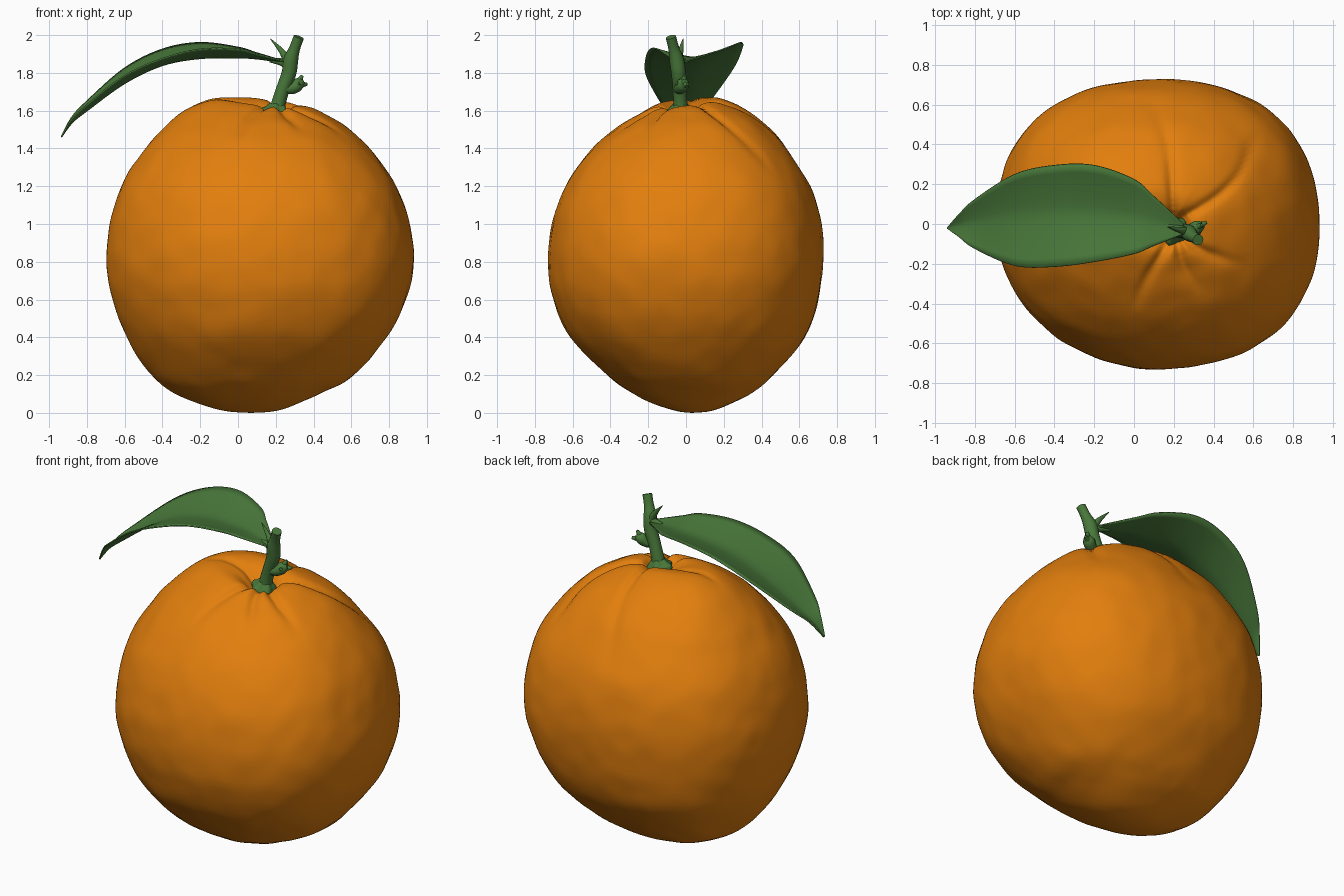
import bpy, bmesh, math
from mathutils import Vector, noise


def material(name, rgb):
    m = bpy.data.materials.new(name)
    m.diffuse_color = (*rgb, 1)
    return m


ORANGE = material("orange peel", (0.76, 0.21, 0.004))
GREEN = material("leaf green", (0.065, 0.185, 0.042))


def catmull(rows, steps):
    """Smoothly interpolate a list of number rows."""
    rows = [Vector(r) for r in rows]
    p = [rows[0]] + rows + [rows[-1]]
    out = []
    for i in range(1, len(p) - 2):
        a, b, c, d = p[i - 1:i + 3]
        for k in range(steps):
            t = k / steps
            out.append(0.5 * (2 * b + (c - a) * t + (2 * a - 5 * b + 4 * c - d) * t * t
                              + (3 * b - a - 3 * c + d) * t ** 3))
    return out + [rows[-1]]


def make(name, rings, mat, closed=True, caps=True, angle=180):
    """Skin rows of points into a smooth-shaded object."""
    bm = bmesh.new()
    vs = [[bm.verts.new(p) for p in r] for r in rings]
    n = len(vs[0])
    for a, b in zip(vs, vs[1:]):
        for j in range(n if closed else n - 1):
            k = (j + 1) % n
            bm.faces.new((a[j], a[k], b[k], b[j]))
    if caps:
        bm.faces.new(vs[0][::-1])
        bm.faces.new(vs[-1])
    bmesh.ops.remove_doubles(bm, verts=bm.verts, dist=1e-5)
    bmesh.ops.recalc_face_normals(bm, faces=bm.faces)
    me = bpy.data.meshes.new(name)
    bm.to_mesh(me)
    bm.free()
    ob = bpy.data.objects.new(name, me)
    bpy.context.collection.objects.link(ob)
    me.materials.append(mat)
    bpy.ops.object.select_all(action='DESELECT')
    ob.select_set(True)
    bpy.context.view_layer.objects.active = ob
    bpy.ops.object.shade_smooth_by_angle(angle=math.radians(angle))
    return ob


def tube(name, pts, steps=4, sides=14, lobes=0.0):
    """Round tube through (x, y, z, radius) points."""
    path = catmull(pts, steps)
    rings = []
    for i, p in enumerate(path):
        t = (path[min(i + 1, len(path) - 1)] - path[max(i - 1, 0)]).to_3d().normalized()
        u = t.cross(Vector((0, 1, 0.01))).normalized()
        v = t.cross(u)
        ring = []
        for j in range(sides):
            a = math.tau * j / sides
            r = p[3] * (1 + lobes * math.cos(5 * a))
            ring.append(p.to_3d() + (u * math.cos(a) + v * math.sin(a)) * r)
        rings.append(ring)
    return make(name, rings, GREEN, angle=50)


# Fruit: rings of (z, left, right, front, back), bottom pole to stem dimple
PROFILE = [
    (0.00, 0.07, 0.07, 0.03, 0.03), (0.01, -0.07, 0.20, -0.05, 0.13),
    (0.05, -0.21, 0.32, -0.18, 0.24), (0.11, -0.34, 0.46, -0.30, 0.35),
    (0.20, -0.455, 0.61, -0.42, 0.46), (0.40, -0.59, 0.79, -0.61, 0.63),
    (0.60, -0.665, 0.89, -0.70, 0.70), (0.80, -0.695, 0.93, -0.73, 0.725),
    (1.00, -0.68, 0.91, -0.71, 0.715), (1.20, -0.62, 0.84, -0.64, 0.66),
    (1.40, -0.49, 0.70, -0.50, 0.53), (1.52, -0.365, 0.58, -0.37, 0.41),
    (1.60, -0.235, 0.46, -0.25, 0.28), (1.64, -0.12, 0.37, -0.17, 0.17),
    (1.635, 0.00, 0.30, -0.12, 0.09), (1.59, 0.11, 0.26, -0.08, 0.03),
    (1.56, 0.20, 0.20, -0.03, -0.03)]

# Creases radiating from the stem, seen from above
CREASES = [
    [(0.20, 0.00), (0.19, 0.20), (0.17, 0.40), (0.10, 0.60)],
    [(0.22, 0.02), (0.42, 0.14), (0.54, 0.27), (0.61, 0.45)],
    [(0.19, -0.07), (0.12, -0.18), (0.05, -0.30), (0.00, -0.42)],
    [(0.22, -0.08), (0.24, -0.18), (0.28, -0.26), (0.33, -0.34)],
    [(0.24, -0.06), (0.34, -0.13), (0.44, -0.17), (0.54, -0.20)],
    [(0.17, -0.02), (0.05, 0.02), (-0.08, 0.03), (-0.22, 0.02)]]
CREASE_LINES = [catmull(c, 8) for c in CREASES]


def crease_depth(x, y):
    q, total = Vector((x, y)), 0
    for line in CREASE_LINES:
        d, i = min(((q - p).length, i) for i, p in enumerate(line))
        fade = 1 - i / len(line)
        groove = 0.028 * math.exp(-(d / 0.025) ** 2) + 0.01 * math.exp(-(d / 0.07) ** 2)
        total = max(total, fade ** 0.7 * groove)
    return total


core = Vector((0.12, 0, 0.8))
rings = []
for z, xl, xr, yf, yb in catmull(PROFILE, 6):
    cx, cy = (xl + xr) / 2, (yf + yb) / 2
    rx, ry = (xr - xl) / 2, (yb - yf) / 2
    top = max(0, min(1, (z - 1.35) / 0.25)) * min(1, rx / 0.25)
    ring = []
    for j in range(160):
        a = math.tau * j / 160
        c, s = math.cos(a), math.sin(a)
        # squarer at the back and right, flatter at the front left
        if s > 0:
            k = 0.045
        else:
            k = 0.045 if c > 0 else -0.01
        f = 1 + k * math.sin(2 * a) ** 2
        p = Vector((cx + rx * c * f, cy + ry * s * f,
                    z + top * (0.02 * s + 0.004 - 0.022 * c)))
        out = (p - core).normalized()
        bump = 0.007 * noise.noise(p * 3.2) + 0.005 * noise.noise(p * 8)
        if p.z < 0.1:
            bump *= p.z / 0.1
        if z > 1.2:
            bump -= crease_depth(p.x, p.y)
        ring.append(p + out * bump)
    rings.append(ring)
make("fruit", rings, ORANGE, caps=False)

# Leaf: (x, midrib y, midrib z, back y, back z, front y, front z)
LEAF = [
    (0.25, -0.02, 1.855, 0.00, 1.86, -0.05, 1.86), (0.10, 0.01, 1.875, 0.14, 1.905, -0.11, 1.90),
    (0.00, 0.03, 1.88, 0.225, 1.935, -0.15, 1.925), (-0.20, 0.05, 1.877, 0.295, 1.96, -0.19, 1.925),
    (-0.40, 0.05, 1.84, 0.295, 1.925, -0.215, 1.875), (-0.60, 0.04, 1.745, 0.25, 1.825, -0.21, 1.785),
    (-0.80, 0.01, 1.60, 0.125, 1.65, -0.125, 1.63), (-0.88, -0.005, 1.535, 0.05, 1.565, -0.065, 1.555),
    (-0.935, -0.02, 1.46, -0.015, 1.462, -0.025, 1.462)]
rows = []
for x, ym, zm, yb, zb, yf, zf in catmull(LEAF, 6):
    row = []
    for j in range(-6, 7):
        t = abs(j) / 6
        ye, ze = (yb, zb) if j > 0 else (yf, zf)
        row.append((x, ym + (ye - ym) * t, zm + (ze - zm) * t ** 1.3))
    rows.append(row)
leaf = make("leaf", rows, GREEN, closed=False, caps=False)
mod = leaf.modifiers.new("thickness", 'SOLIDIFY')
mod.thickness = 0.008
mod.offset = 0

# Stem with side parts
tube("stem", [(0.20, -0.03, 1.56, 0.045), (0.215, -0.03, 1.64, 0.038), (0.24, -0.035, 1.72, 0.036),
              (0.27, -0.04, 1.80, 0.039), (0.28, -0.05, 1.87, 0.039), (0.30, -0.065, 1.93, 0.029),
              (0.322, -0.08, 1.99, 0.028)])
tube("calyx", [(0.195, -0.03, 1.56, 0.06), (0.20, -0.03, 1.585, 0.073), (0.206, -0.03, 1.605, 0.06),
               (0.212, -0.03, 1.635, 0.036)], sides=30, lobes=0.12)
tube("leaf_stalk", [(0.285, -0.05, 1.82, 0.03), (0.24, -0.03, 1.855, 0.022), (0.17, -0.01, 1.865, 0.01)])
tube("thorn", [(0.275, -0.045, 1.84, 0.03), (0.235, -0.03, 1.91, 0.016), (0.172, -0.015, 1.98, 0.002)])
tube("bud", [(0.25, -0.04, 1.715, 0.026), (0.29, -0.03, 1.72, 0.032), (0.32, -0.015, 1.74, 0.034),
             (0.345, -0.005, 1.75, 0.018)])
for i, tip in enumerate([(0.365, 0.01, 1.74), (0.34, -0.005, 1.785), (0.33, -0.05, 1.745)]):
    tube(f"bud_scale_{i + 1}", [(0.31, -0.02, 1.735, 0.026), (*tip, 0.008)], sides=10)
